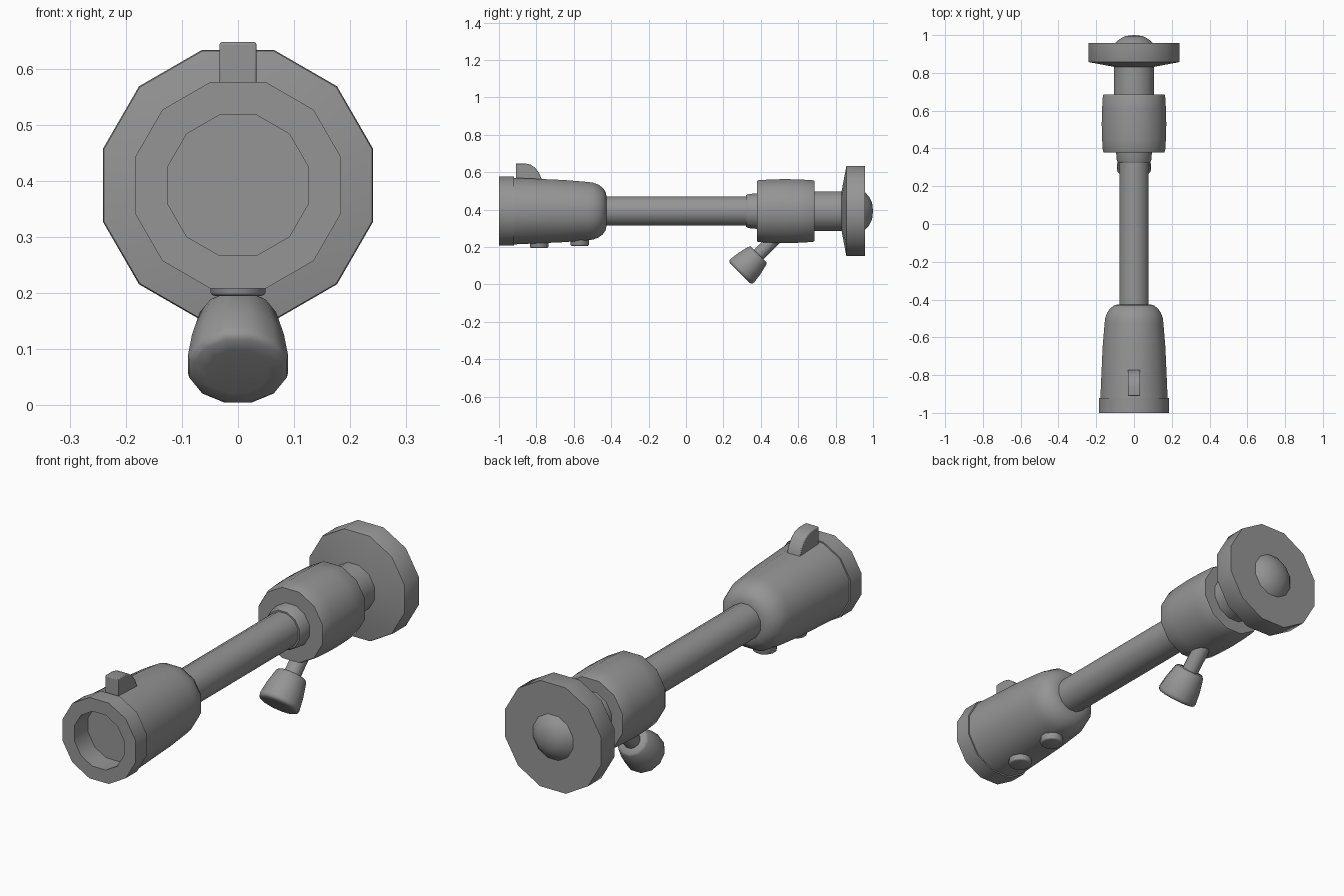
import bpy, bmesh, math
from mathutils import Vector

if "Cube" in bpy.data.objects:
    bpy.data.objects.remove(bpy.data.objects["Cube"])

N = 12
ZC = 0.392
S = math.sqrt(0.5)

grey = bpy.data.materials.new("dark_grey")
grey.diffuse_color = (0.3, 0.3, 0.3, 1)
grey.use_nodes = True
grey.node_tree.nodes["Principled BSDF"].inputs["Base Color"].default_value = grey.diffuse_color


def lathe(name, profile, origin=(0, 0, ZC), axis=(0, 1, 0)):
    """Revolve (apothem, distance along axis) points into a 12-sided solid."""
    d, u, o = Vector(axis), Vector((1, 0, 0)), Vector(origin)
    v = d.cross(u)
    bm = bmesh.new()
    rings = []
    for r, t in profile:
        if r == 0:
            rings.append([bm.verts.new(o + d * t)])
            continue
        r /= math.cos(math.pi / N)
        angles = [(i + 0.5) * 2 * math.pi / N for i in range(N)]
        rings.append([bm.verts.new(o + d * t + r * (math.cos(a) * u + math.sin(a) * v))
                      for a in angles])
    for a, b in zip(rings, rings[1:]):
        for i in range(N):
            j = (i + 1) % N
            if len(a) == 1:
                bm.faces.new((a[0], b[i], b[j]))
            elif len(b) == 1:
                bm.faces.new((a[i], a[j], b[0]))
            else:
                bm.faces.new((a[i], a[j], b[j], b[i]))
    return finish(name, bm)


def finish(name, bm):
    bmesh.ops.recalc_face_normals(bm, faces=bm.faces)
    me = bpy.data.meshes.new(name)
    bm.to_mesh(me)
    bm.free()
    me.materials.append(grey)
    ob = bpy.data.objects.new(name, me)
    bpy.context.collection.objects.link(ob)
    return ob


# Front housing: recessed collar, tapering body, rounded shoulder
shoulder = [(0.08 + 0.076 * math.cos(a), -0.53 + 0.105 * math.sin(a))
            for a in (math.radians(k * 18) for k in range(6))]
lathe("front_housing", [(0, -0.9), (0.125, -0.9), (0.125, -1.0), (0.184, -1.0),
                        (0.184, -0.92), (0.178, -0.92), (0.166, -0.65)]
      + shoulder + [(0, -0.425)])

# Central rod
lathe("rod", [(0, -0.5), (0.078, -0.5), (0.078, 0.4), (0, 0.4)])

# Collar ring and bulged clamp
lathe("clamp_ring", [(0, 0.322), (0.085, 0.322), (0.091, 0.335), (0.096, 0.39), (0, 0.39)])
lathe("clamp", [(0, 0.379), (0.161, 0.379), (0.165, 0.388), (0.169, 0.45), (0.171, 0.53),
                (0.169, 0.61), (0.165, 0.677), (0.161, 0.686), (0, 0.686)])

# Neck, end flange and its dome
lathe("neck", [(0, 0.66), (0.106, 0.66), (0.106, 0.86), (0, 0.86)])
lathe("flange", [(0, 0.832), (0.106, 0.832), (0.239, 0.857), (0.241, 0.862),
                 (0.241, 0.957), (0, 0.957)])
lathe("dome", [(0, 0.94), (0.1, 0.94), (0.1, 0.957), (0.078, 0.978), (0.045, 0.995), (0, 1.0)])

# Angled locking knob with stem
AX = (0, -S, -S)
lathe("knob_stem", [(0, -0.2), (0.036, -0.2), (0.036, 0.02), (0, 0.02)], (0, 0.388, 0.16), AX)
lathe("knob", [(0, 0), (0.06, 0), (0.068, 0.01), (0.082, 0.07), (0.089, 0.122),
               (0.087, 0.133), (0.079, 0.14), (0.055, 0.142), (0, 0.142)],
      (0, 0.388, 0.16), AX)

# Underside buttons
for name, y, z in (("front_button", -0.785, 0.195), ("rear_button", -0.568, 0.206)):
    lathe(name, [(0, -0.06), (0.049, -0.06), (0.049, -0.006), (0.047, -0.002),
                 (0.042, 0), (0, 0)], (0, y, z), (0, 0, -1))

# Sight fin on top of the housing
outline = [(-0.91, 0.54), (-0.91, 0.647), (-0.86, 0.647), (-0.83, 0.64),
           (-0.805, 0.622), (-0.785, 0.595), (-0.772, 0.565), (-0.77, 0.54)]
bm = bmesh.new()
face = bm.faces.new([bm.verts.new((-0.033, y, z)) for y, z in outline])
ext = bmesh.ops.extrude_face_region(bm, geom=[face])["geom"]
bmesh.ops.translate(bm, vec=(0.066, 0, 0),
                    verts=[g for g in ext if isinstance(g, bmesh.types.BMVert)])
fin = finish("sight_fin", bm)
bevel = fin.modifiers.new("soft_edges", "BEVEL")
bevel.width = 0.004
bevel.segments = 2

# Smooth shading with crisp edges; the knob, buttons and fin have softer rims
for ob in bpy.context.collection.objects:
    bpy.ops.object.select_all(action="DESELECT")
    ob.select_set(True)
    bpy.context.view_layer.objects.active = ob
    soft = ob.name in ("knob", "front_button", "rear_button")
    bpy.ops.object.shade_smooth_by_angle(angle=math.radians(60 if soft else 35))
